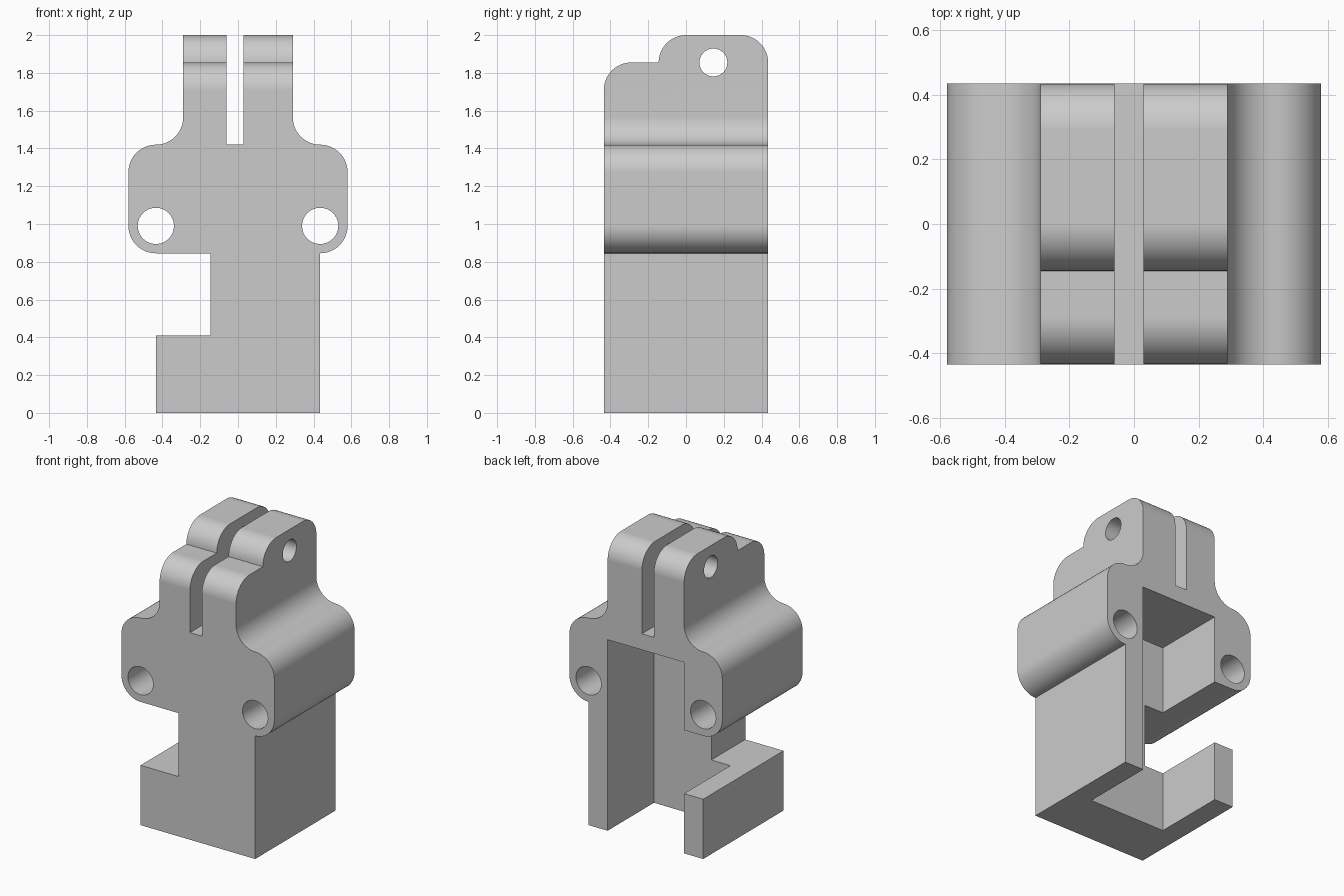
import bpy, bmesh, math
from mathutils import Vector

cube = bpy.data.objects.get("Cube")
if cube:
    bpy.data.objects.remove(cube, do_unlink=True)

R = 0.145          # fillet radius, also the wall thickness
HALF = 3 * R       # half depth of the block

grey = bpy.data.materials.new("light grey")
grey.use_nodes = True
grey.diffuse_color = (0.6, 0.6, 0.6, 1)
grey.node_tree.nodes["Principled BSDF"].inputs["Base Color"].default_value = (0.6, 0.6, 0.6, 1)


def arc(cx, cz, start, end, r=R, steps=12):
    """Points on an arc, angles in degrees."""
    angles = [math.radians(start + (end - start) * i / steps) for i in range(steps + 1)]
    return [(cx + r * math.cos(a), cz + r * math.sin(a)) for a in angles]


def prism(name, profile, axis, low, high):
    """Extrude a closed profile along x (profile in y, z) or y (profile in x, z)."""
    bm = bmesh.new()
    place = (lambda p: (low, p[0], p[1])) if axis == "x" else (lambda p: (p[0], low, p[1]))
    face = bm.faces.new([bm.verts.new(place(p)) for p in profile])
    moved = bmesh.ops.extrude_face_region(bm, geom=[face])["geom"]
    shift = Vector((high - low, 0, 0) if axis == "x" else (0, high - low, 0))
    bmesh.ops.translate(bm, vec=shift, verts=[v for v in moved if isinstance(v, bmesh.types.BMVert)])
    bmesh.ops.recalc_face_normals(bm, faces=bm.faces)
    mesh = bpy.data.meshes.new(name)
    bm.to_mesh(mesh)
    bm.free()
    mesh.materials.append(grey)
    obj = bpy.data.objects.new(name, mesh)
    bpy.context.collection.objects.link(obj)
    return obj


def rect(a0, a1, z0, z1):
    return [(a0, z0), (a1, z0), (a1, z1), (a0, z1)]


def circle(c, z, r):
    return arc(c, z, 0, 360, r, 32)[:-1]


# Front outline: rounded shoulders flowing into the upright ears
shoulder, low, high = 0.435, 0.99, 1.275
right_side = (arc(shoulder, low, -90, 0) + arc(shoulder, high, 0, 90)
              + arc(shoulder, high + 2 * R, 270, 180)[1:])
left_side = [(-x, z) for x, z in reversed(right_side)]
outline = ([(-HALF, 0), (HALF, 0)] + right_side + [(2 * R, 2.1), (-2 * R, 2.1)] + left_side
           + [(-R, low - R), (-R, 0.41), (-HALF, 0.41)])
body = prism("clamp_body", outline, "y", -0.6, 0.6)

# Side outline: stepped, rounded ears
side = ([(HALF, -0.1)] + arc(2 * R, 2 - R, 0, 90) + arc(0, 2 - R, 90, 180)
        + arc(-2 * R, 2 - 2 * R, 90, 180) + [(-HALF, -0.1)])

cutters = [
    ("INTERSECT", prism("side_outline", side, "x", -1, 1)),
    ("DIFFERENCE", prism("ear_slot", rect(-0.06, 0.03, 1.42, 2.2), "y", -1, 1)),
    ("DIFFERENCE", prism("back_pocket", rect(-2 * R, 2 * R, -0.2, 1.31), "y", -0.067, 1)),
    ("DIFFERENCE", prism("ear_hole", circle(R, 2 - R, 0.074), "x", -1, 1)),
]
for s in (-1, 1):
    cutters.append(("DIFFERENCE", prism("shoulder_hole", circle(s * shoulder, low, 0.096), "y", -1, 1)))

# Cut the body
bpy.ops.object.select_all(action="DESELECT")
bpy.context.view_layer.objects.active = body
body.select_set(True)
for operation, cutter in cutters:
    cutter.hide_render = True
    mod = body.modifiers.new(cutter.name, "BOOLEAN")
    mod.operation = operation
    mod.solver = "EXACT"
    mod.object = cutter
    bpy.ops.object.modifier_apply(modifier=mod.name)
    bpy.data.objects.remove(cutter, do_unlink=True)

# Smooth the rounded faces, keep the corners crisp
bpy.ops.object.shade_smooth_by_angle(angle=math.radians(30))
body.modifiers.new("flat_face_normals", "WEIGHTED_NORMAL").keep_sharp = True
